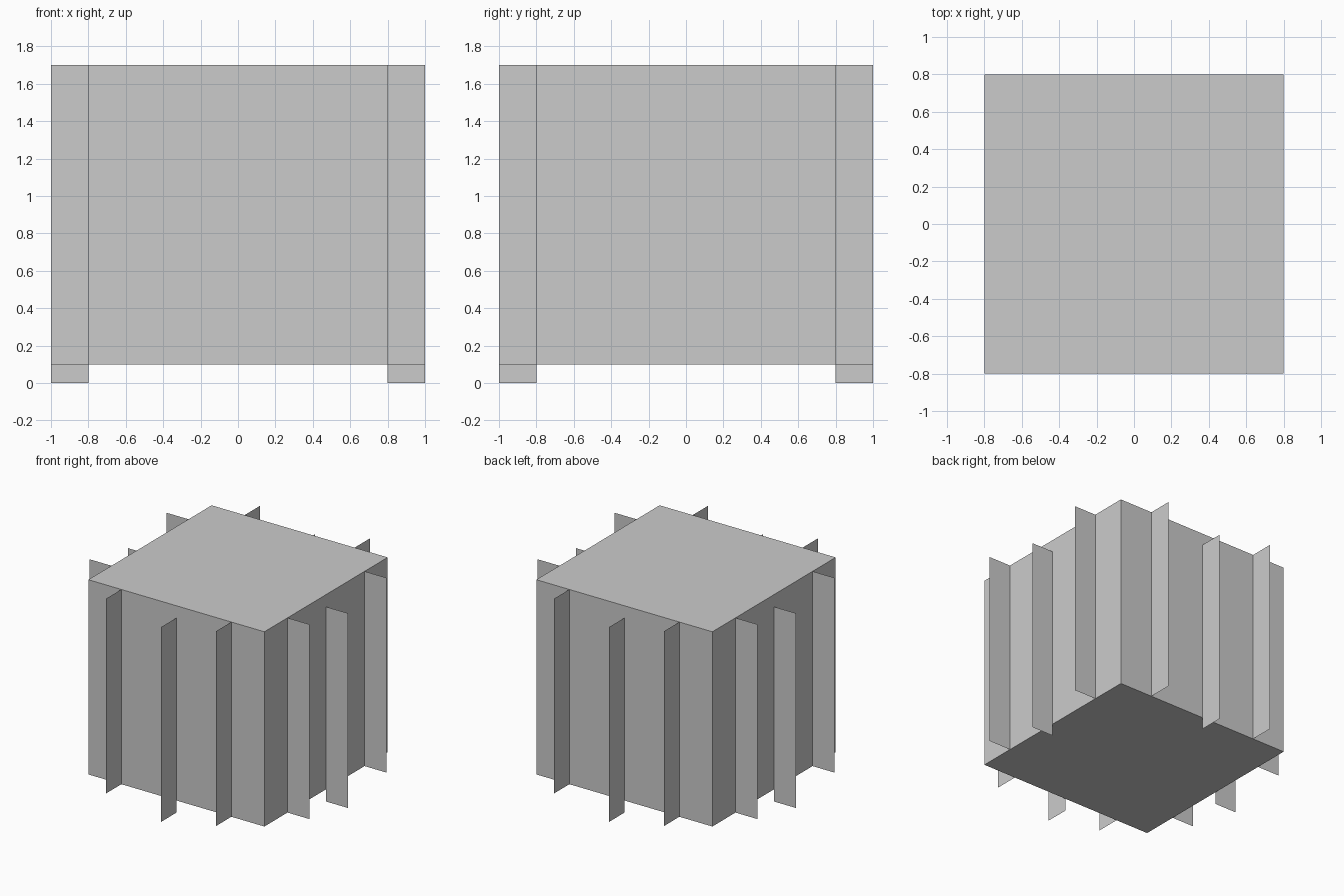
import bpy
from math import pi, cos, sin

if "Cube" in bpy.data.objects:
    bpy.data.objects.remove(bpy.data.objects["Cube"])

HALF, FIN, SIZE = 0.8, 0.2, 1.6


def add_mesh(name, verts, faces):
    mesh = bpy.data.meshes.new(name)
    mesh.from_pydata(verts, [], faces)
    obj = bpy.data.objects.new(name, mesh)
    bpy.context.collection.objects.link(obj)
    return obj


# Cube body
bpy.ops.mesh.primitive_cube_add(size=SIZE, location=(0, 0, 0.1 + HALF))
bpy.context.object.name = "body"

# Thin single-sheet fins, three per side; the middle one hangs lower
sides = ["right", "back", "left", "front"]
for i, side in enumerate(sides):
    c, s = round(cos(i * pi / 2)), round(sin(i * pi / 2))
    for offset, base in ((-0.5, 0.1), (0, 0), (0.5, 0.1)):
        profile = [(HALF, base), (HALF + FIN, base),
                   (HALF + FIN, base + SIZE), (HALF, base + SIZE)]
        verts = [(r * c - offset * s, r * s + offset * c, z) for r, z in profile]
        add_mesh(side + "_fin", verts, [(0, 1, 2, 3)])
